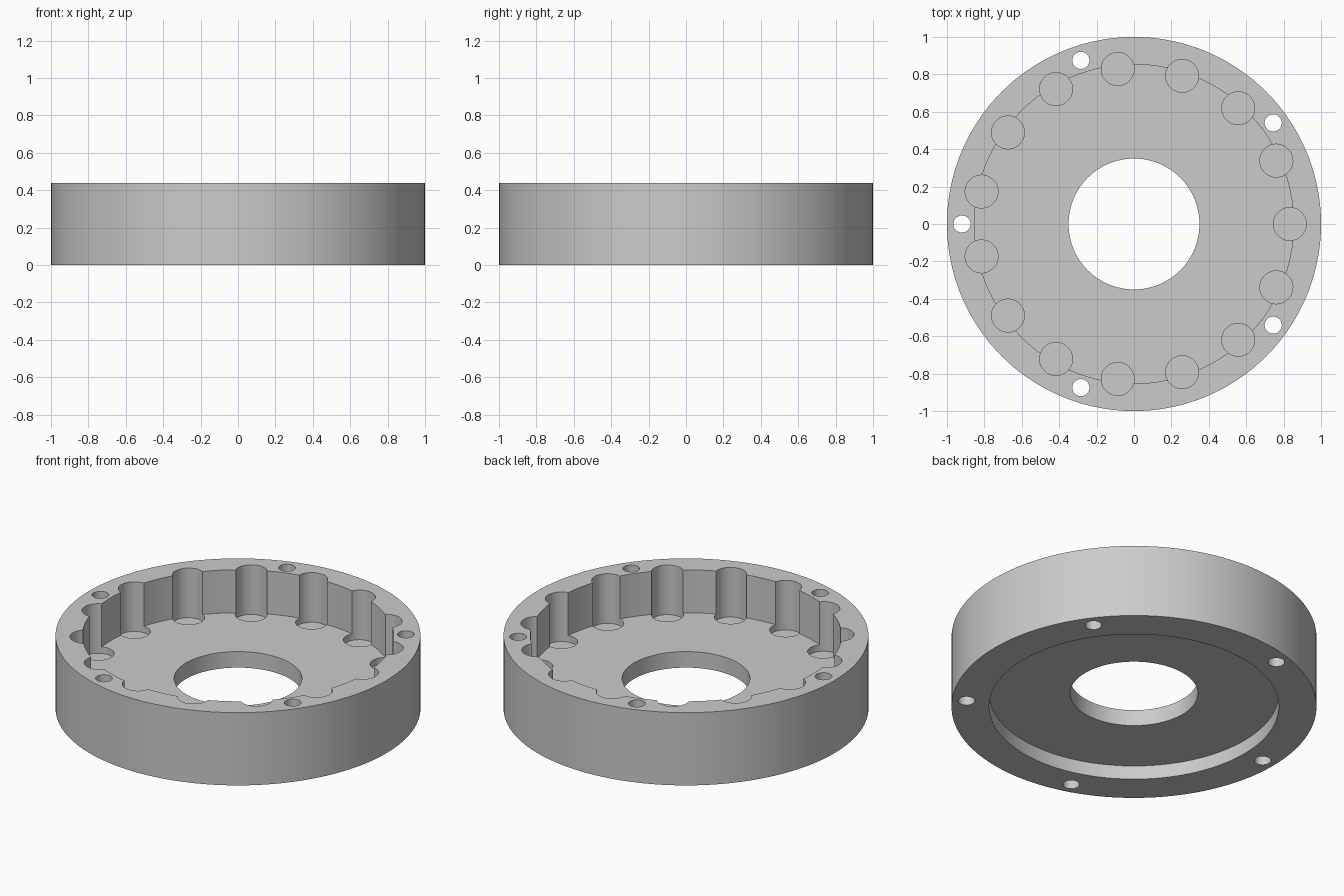
import bpy
import bmesh
from math import cos, sin, radians
from mathutils import Matrix

cube = bpy.data.objects.get("Cube")
if cube:
    bpy.data.objects.remove(cube, do_unlink=True)

HEIGHT = 0.44
FLOOR = 0.18
UNDERSIDE = 0.083
POCKET_FLOOR = 0.14
OVER = 0.1

grey = bpy.data.materials.new("plain grey")
grey.use_nodes = True
colour = (0.6, 0.6, 0.6, 1)
grey.diffuse_color = colour
grey.node_tree.nodes["Principled BSDF"].inputs["Base Color"].default_value = colour


def cylinders(name, radius, low, high, sides, centres=((0, 0),)):
    """One object holding an upright cylinder at each centre."""
    bm = bmesh.new()
    for x, y in centres:
        place = Matrix.Translation((x, y, (low + high) / 2))
        bmesh.ops.create_cone(bm, cap_ends=True, segments=sides, radius1=radius,
                              radius2=radius, depth=high - low, matrix=place)
    mesh = bpy.data.meshes.new(name)
    bm.to_mesh(mesh)
    bm.free()
    mesh.materials.append(grey)
    obj = bpy.data.objects.new(name, mesh)
    bpy.context.collection.objects.link(obj)
    return obj


def ring(count, radius, start=0):
    angles = [radians(start + 360 * i / count) for i in range(count)]
    return [(radius * cos(a), radius * sin(a)) for a in angles]


# Solid disc
housing = cylinders("round_housing", 1, 0, HEIGHT, 144)

# Basin, underside recess, bore, scalloped pockets and bolt holes
cutters = [
    cylinders("basin_cutter", 0.853, FLOOR, HEIGHT + OVER, 128),
    cylinders("recess_cutter", 0.794, -OVER, UNDERSIDE, 128),
    cylinders("bore_cutter", 0.35, -OVER, HEIGHT + OVER, 96),
    cylinders("pocket_cutter", 0.088, POCKET_FLOOR, HEIGHT + OVER, 48, ring(15, 0.833)),
    cylinders("bolt_hole_cutter", 0.046, -OVER, HEIGHT + OVER, 32, ring(5, 0.92, 180)),
]

bpy.ops.object.select_all(action="DESELECT")
housing.select_set(True)
bpy.context.view_layer.objects.active = housing
for cutter in cutters:
    cut = housing.modifiers.new(cutter.name, "BOOLEAN")
    cut.operation = "DIFFERENCE"
    cut.solver = "EXACT"
    cut.object = cutter
    bpy.ops.object.modifier_apply(modifier=cut.name)
    bpy.data.objects.remove(cutter, do_unlink=True)

# Smooth walls with crisp rims
bpy.ops.object.shade_smooth_by_angle(angle=radians(30))
